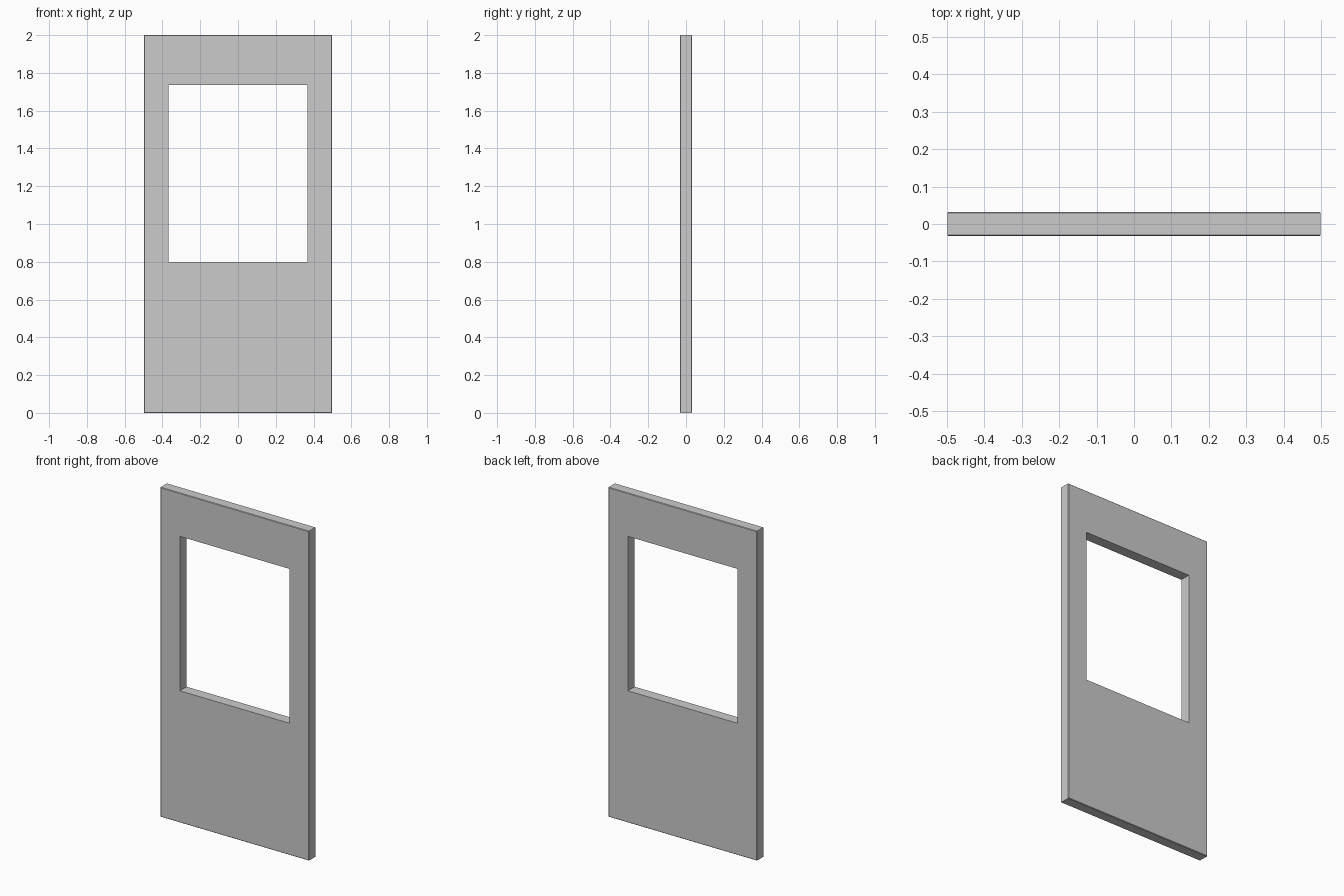
import bpy, bmesh

if "Cube" in bpy.data.objects:
    bpy.data.objects.remove(bpy.data.objects["Cube"])

HALF_W, HEIGHT, HALF_T = 0.4985, 2.0, 0.0325
BEVEL = 0.003
WIN_X, WIN_BOTTOM, WIN_TOP = 0.3675, 0.80, 1.737


def rectangle(bm, half_w, z0, z1, y):
    """Four corner vertices of an upright rectangle."""
    return [bm.verts.new((x, y, z)) for x, z in
            ((-half_w, z0), (half_w, z0), (half_w, z1), (-half_w, z1))]


bm = bmesh.new()

# Rectangular loops running around the panel section, from window to rim and back
b = BEVEL
loops = [
    rectangle(bm, WIN_X, WIN_BOTTOM, WIN_TOP, -HALF_T),
    rectangle(bm, HALF_W - b, b, HEIGHT - b, -HALF_T),
    rectangle(bm, HALF_W, 0, HEIGHT, -HALF_T + b),
    rectangle(bm, HALF_W, 0, HEIGHT, HALF_T - b),
    rectangle(bm, HALF_W - b, b, HEIGHT - b, HALF_T),
    rectangle(bm, WIN_X, WIN_BOTTOM, WIN_TOP, HALF_T),
]

# Faces, bevelled rim and window reveal
for i, inner in enumerate(loops):
    outer = loops[(i + 1) % len(loops)]
    for k in range(4):
        n = (k + 1) % 4
        bm.faces.new((inner[k], outer[k], outer[n], inner[n]))
bmesh.ops.recalc_face_normals(bm, faces=bm.faces)

mesh = bpy.data.meshes.new("windowed_panel")
bm.to_mesh(mesh)
bm.free()
panel = bpy.data.objects.new("windowed_panel", mesh)
bpy.context.collection.objects.link(panel)
